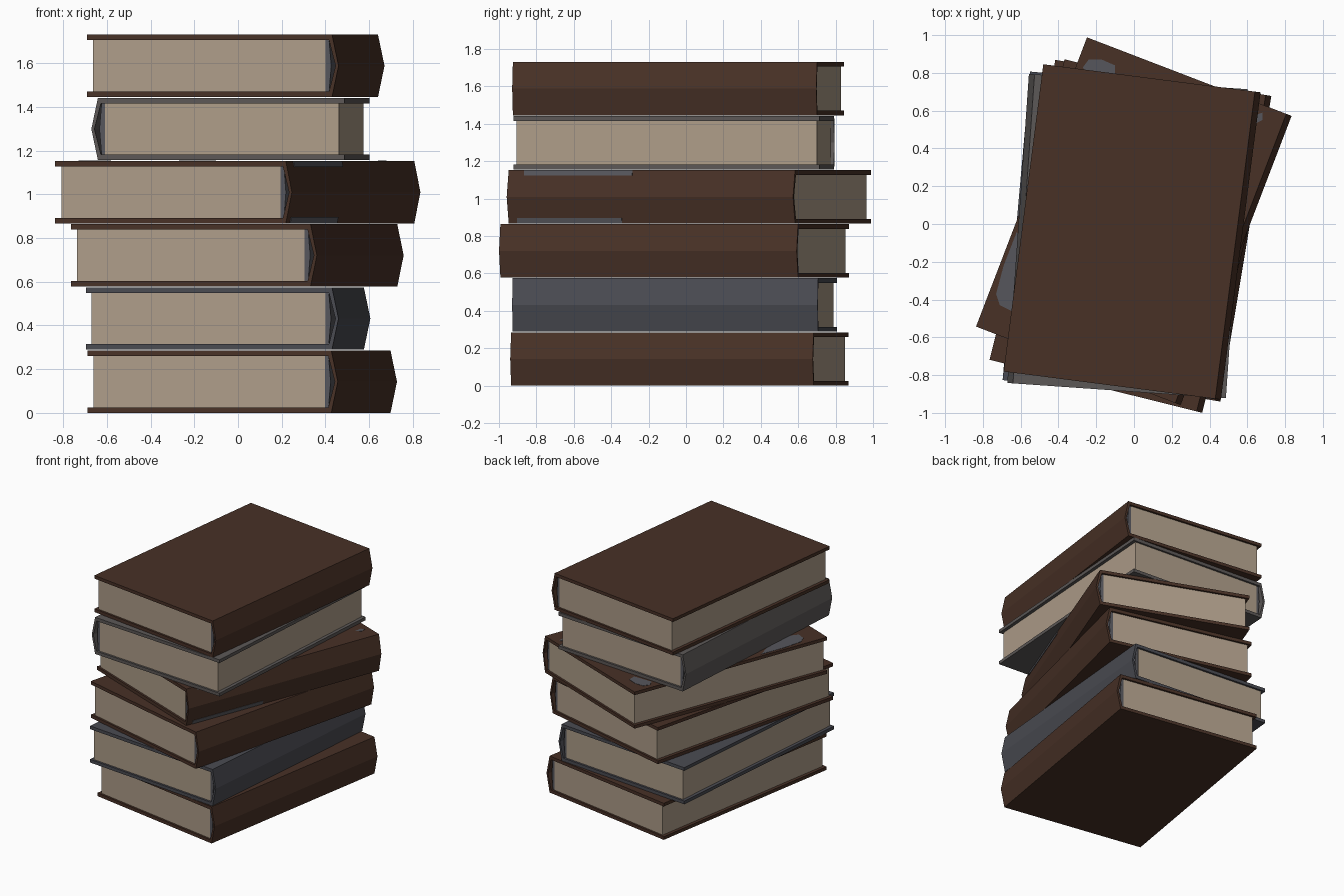
import bpy, bmesh, math
from mathutils import Matrix, Vector

if "Cube" in bpy.data.objects:
    bpy.data.objects.remove(bpy.data.objects["Cube"])


def srgb(r, g, b):
    f = lambda c: c / 12.92 if c <= 0.04045 else ((c + 0.055) / 1.055) ** 2.4
    return (f(r / 255), f(g / 255), f(b / 255), 1)


def material(name, r, g, b):
    m = bpy.data.materials.new(name)
    m.diffuse_color = srgb(r, g, b)
    m.use_nodes = True
    m.node_tree.nodes["Principled BSDF"].inputs["Base Color"].default_value = m.diffuse_color
    return m


BROWN = material("brown leather", 72, 49, 38)
SLATE = material("slate cloth", 74, 75, 82)
GREY = material("warm grey cloth", 92, 88, 87)
PAPER = material("aged paper", 174, 157, 137)
SCUFF = material("grey scuff", 86, 86, 92)

W, L, T = 1.13, 1.64, 0.285      # cover width, length, book thickness
BOARD, SPINE, BULGE = 0.025, 0.014, 0.03
PITCH = 0.289


def extrude(name, pts, to3d, direction, mat, matrix=Matrix()):
    """Closed 2D profile turned into a prism."""
    bm = bmesh.new()
    face = bm.faces.new([bm.verts.new(to3d(a, b)) for a, b in pts])
    res = bmesh.ops.extrude_face_region(bm, geom=[face])
    verts = [v for v in res["geom"] if isinstance(v, bmesh.types.BMVert)]
    bmesh.ops.translate(bm, verts=verts, vec=Vector(direction))
    bmesh.ops.recalc_face_normals(bm, faces=bm.faces)
    me = bpy.data.meshes.new(name)
    bm.to_mesh(me)
    bm.free()
    me.materials.append(mat)
    ob = bpy.data.objects.new(name, me)
    ob.matrix_world = matrix
    bpy.context.collection.objects.link(ob)
    return ob


def along(name, pts, length, mat, matrix, y0=None):
    """Profile in x/z, extruded along the book's length."""
    y0 = -length / 2 if y0 is None else y0
    extrude(name, pts, lambda x, z: (x, y0, z), (0, length, 0), mat, matrix)


def book(n, cx, cy, angle, mat):
    m = Matrix.Translation((cx, cy, (n - 1) * PITCH)) @ Matrix.Rotation(math.radians(angle), 4, 'Z')
    h, b = W / 2, BOARD
    # wrap-around cover: two boards and a pointed spine
    along(f"cover_{n}", [
        (-h, 0), (h, 0), (h + BULGE, T / 2), (h, T), (-h, T), (-h, T - b),
        (h - SPINE, T - b), (h + BULGE - SPINE, T / 2), (h - SPINE, b), (-h, b)], L, mat, m)
    # page block, slightly inset from the boards
    e = h - 0.032
    along(f"pages_{n}", [(-h + 0.025, b - 0.002), (e, b - 0.002), (e, T - b + 0.002),
                         (-h + 0.025, T - b + 0.002)], L - 0.03, PAPER, m)
    # binding strip between pages and spine
    along(f"binding_{n}", [(e, b - 0.002), (h - 0.016, b - 0.002), (h - 0.006, T / 2),
                           (h - 0.016, T - b + 0.002), (e, T - b + 0.002)], L - 0.034, SCUFF, m)
    return m


# stack from the bottom up: centre x, centre y, turn, cover colour
stack = [
    (0.005, -0.033, -9.5, BROWN),
    (-0.06, -0.06, -5.1, SLATE),
    (-0.018, -0.06, -14, BROWN),
    (-0.015, 0.02, -21, BROWN),
    (-0.02, -0.065, 176, GREY),
    (-0.025, -0.04, -7.36, BROWN),
]
mats = [book(i + 1, *s) for i, s in enumerate(stack)]

# worn patches on the top board of the fourth book
z4 = 3 * PITCH + T
patches = [
    [(-0.62, -0.04), (-0.69, -0.22), (-0.73, -0.37), (-0.71, -0.43), (-0.65, -0.46), (-0.60, -0.40), (-0.58, -0.2)],
    [(-0.27, 0.83), (-0.24, 0.87), (-0.17, 0.87), (-0.10, 0.84), (-0.10, 0.78), (-0.25, 0.78)],
    [(0.64, 0.53), (0.65, 0.58), (0.68, 0.59), (0.68, 0.55)],
]
for i, p in enumerate(patches):
    extrude(f"cover_scuff_{i + 1}", p, lambda x, y: (x, y, z4), (0, 0, 0.002), SCUFF)

# worn strips on both edges of the fourth spine
h = W / 2
for name, s, y0, ln in (("upper", 1, -0.73, 0.62), ("lower", -1, -0.77, 0.6)):
    z = lambda d: T / 2 + s * (T / 2 - d)
    slope = BULGE / (T / 2)
    along(f"spine_scuff_{name}", [(h, z(0)), (h + 0.003, z(0)),
                                  (h + 0.003 + 0.028 * slope, z(0.028)), (h + 0.028 * slope, z(0.028))],
          ln, SCUFF, mats[3], y0)
